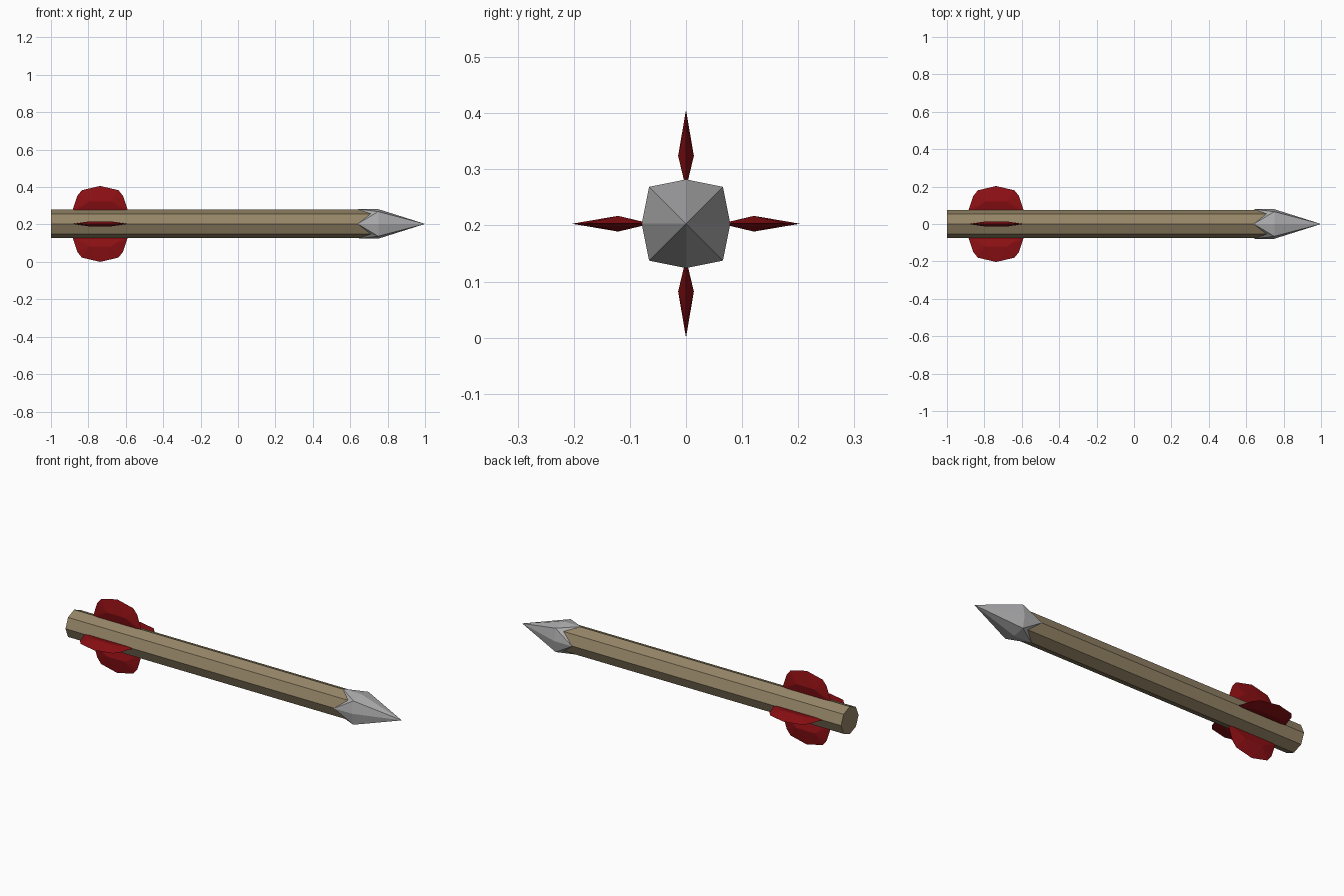
import bpy, bmesh, math
from mathutils import Matrix, Vector

if "Cube" in bpy.data.objects:
    bpy.data.objects.remove(bpy.data.objects["Cube"])

ZC = 0.203  # height of the arrow's axis


def material(name, rgb):
    m = bpy.data.materials.new(name)
    m.diffuse_color = (*rgb, 1)
    m.use_nodes = True
    m.node_tree.nodes["Principled BSDF"].inputs["Base Color"].default_value = m.diffuse_color
    return m


def finish(bm, name, mat):
    bmesh.ops.recalc_face_normals(bm, faces=bm.faces[:])
    me = bpy.data.meshes.new(name)
    bm.to_mesh(me)
    bm.free()
    me.materials.append(mat)
    ob = bpy.data.objects.new(name, me)
    ob.location.z = ZC
    bpy.context.collection.objects.link(ob)
    return ob


def around(x, r, i):
    a = i * math.pi / 4
    return Vector((x, r * math.cos(a), r * math.sin(a)))


wood = material("wood", (0.30, 0.235, 0.135))
steel = material("steel", (0.42, 0.42, 0.43))
red = material("red feather", (0.27, 0.005, 0.007))

# Shaft: octagonal rod with corners on the axes
bm = bmesh.new()
ends = [[bm.verts.new(around(x, 0.076, i)) for i in range(8)] for x in (-1.0, 0.74)]
for i in range(8):
    j = (i + 1) % 8
    bm.faces.new((ends[0][i], ends[0][j], ends[1][j], ends[1][i]))
for e in ends:
    bm.faces.new(e)
finish(bm, "shaft", wood)

# Head: notched socket, flared diagonal corners, eight-sided point
bm = bmesh.new()
back = [bm.verts.new(around(0.71 if i % 2 else 0.64, 0.077 if i % 2 else 0.079, i)) for i in range(8)]
ring = [bm.verts.new(around(0.75, 0.093 if i % 2 else 0.079, i)) for i in range(8)]
tip = bm.verts.new((1.0, 0, 0))
for i in range(8):
    j = (i + 1) % 8
    a, d = (j, i) if i % 2 else (i, j)  # axis corner, diagonal corner
    bm.faces.new((back[a], back[d], ring[d]))
    bm.faces.new((back[a], ring[d], ring[a]))
    bm.faces.new((ring[i], ring[j], tip))
finish(bm, "arrow_head", steel)

# Fins: sharp-edged vanes with a thick central ridge, four around the shaft
half_outline = [(0.135, 0.062), (0.147, 0.075), (0.122, 0.150), (0.098, 0.180)]
for k in range(4):
    bm = bmesh.new()
    for s in (-1, 1):
        for dx, r in half_outline:
            bm.verts.new((-0.737 + s * dx, 0, r))
        for t in (-1, 1):
            bm.verts.new((-0.737 + s * 0.055, t * 0.014, 0.121))
    bm.verts.new((-0.737, 0, 0.203))
    bmesh.ops.convex_hull(bm, input=bm.verts[:])
    bmesh.ops.rotate(bm, verts=bm.verts[:], cent=(0, 0, 0),
                     matrix=Matrix.Rotation(k * math.pi / 2, 3, 'X'))
    finish(bm, f"fin_{k + 1}", red)
